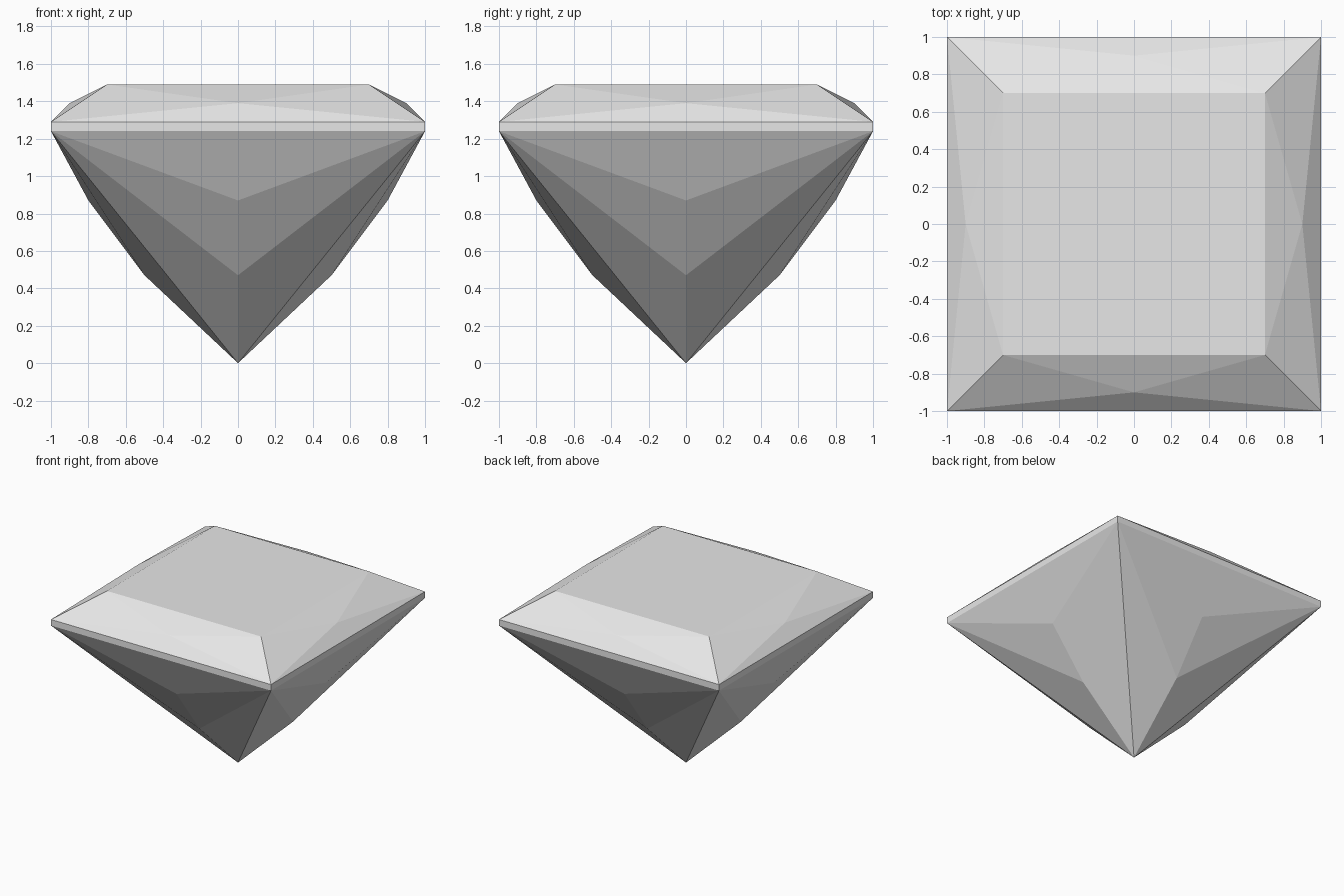
import bpy, bmesh
from math import pi
from mathutils import Matrix, Vector

cube = bpy.data.objects.get("Cube")
if cube:
    bpy.data.objects.remove(cube, do_unlink=True)

# Single pale grey for the whole stone
grey = bpy.data.materials.new("pale_grey")
grey.use_nodes = True
colour = (0.8, 0.8, 0.8, 1)
grey.diffuse_color = colour
grey.node_tree.nodes["Principled BSDF"].inputs["Base Color"].default_value = colour

# Key points of one side: corners come in left/right pairs, ridges on the centre line
points = {}


def corner_pair(name, half, z):
    points[name + "_l"] = Vector((-half, -half, z))
    points[name + "_r"] = Vector((half, -half, z))


corner_pair("table", 0.7, 1.49)
corner_pair("top", 1, 1.29)
corner_pair("low", 1, 1.24)
points["crown"] = Vector((0, -0.9, 1.39))
points["upper"] = Vector((0, -0.8, 0.87))
points["lower"] = Vector((0, -0.5, 0.47))
points["tip"] = Vector((0, 0, 0))

facets = [
    # crown
    "table_l crown table_r", "top_l crown table_l", "top_r table_r crown", "top_l top_r crown",
    # girdle
    "low_l low_r top_r top_l",
    # pavilion
    "low_r low_l upper", "low_l lower upper", "low_r upper lower",
    "low_l tip lower", "low_r lower tip",
]

# Repeat the side around the stone
bm = bmesh.new()
for side in range(4):
    turn = Matrix.Rotation(side * pi / 2, 3, "Z")
    verts = {name: bm.verts.new(turn @ p) for name, p in points.items()}
    for facet in facets:
        bm.faces.new([verts[name] for name in facet.split()])
bmesh.ops.remove_doubles(bm, verts=bm.verts[:], dist=0.001)

# Flat table closes the top
bmesh.ops.holes_fill(bm, edges=[e for e in bm.edges if e.is_boundary], sides=4)
bmesh.ops.recalc_face_normals(bm, faces=bm.faces[:])

mesh = bpy.data.meshes.new("square_cut_gem")
bm.to_mesh(mesh)
bm.free()
mesh.materials.append(grey)
gem = bpy.data.objects.new("square_cut_gem", mesh)
bpy.context.collection.objects.link(gem)
